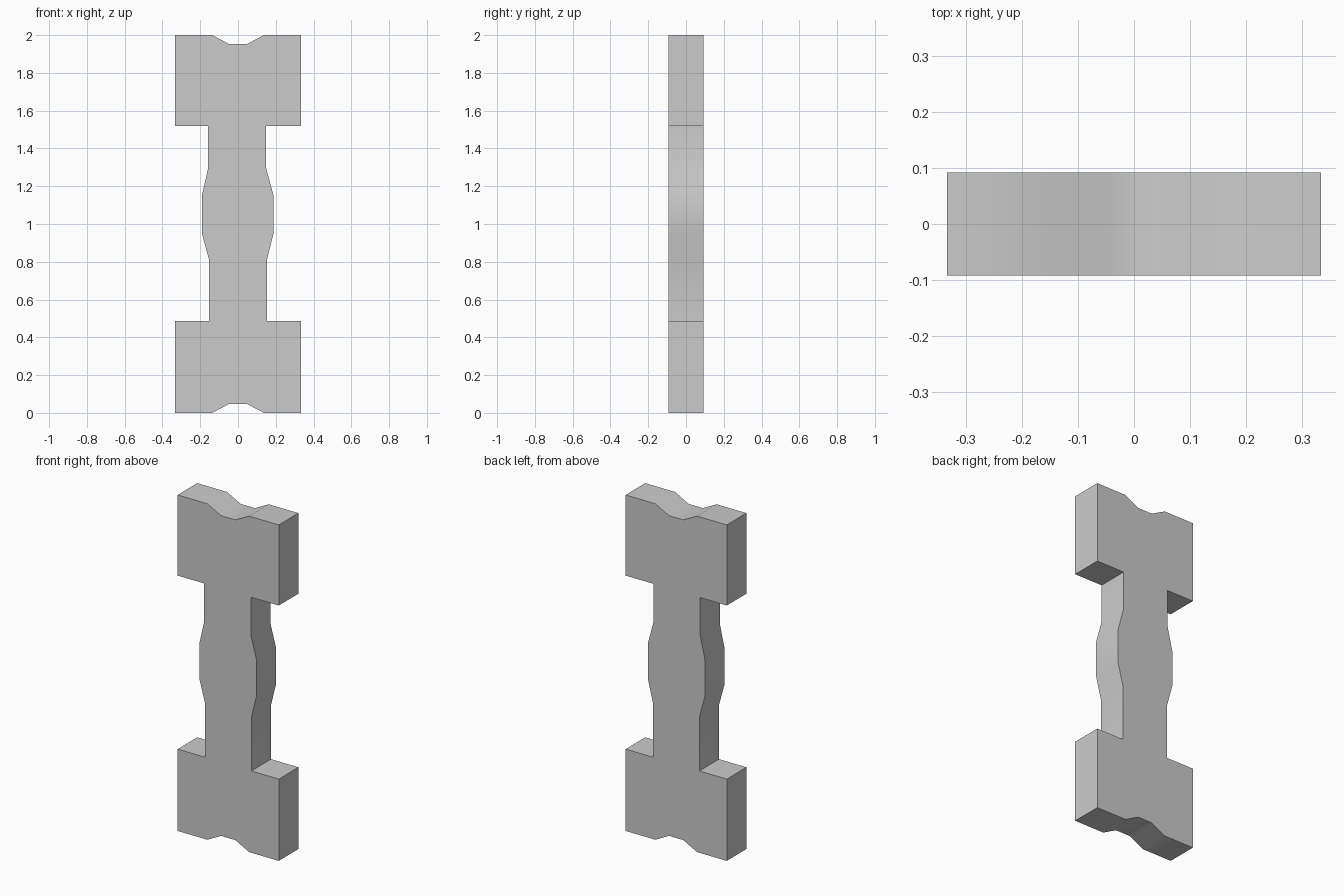
import bpy
import bmesh
import math

cube = bpy.data.objects.get("Cube")
if cube:
    bpy.data.objects.remove(cube, do_unlink=True)

DEPTH = 0.184

# Plain grey material
grey = bpy.data.materials.new("plain grey")
grey.use_nodes = True
colour = (0.6, 0.6, 0.6, 1.0)
grey.diffuse_color = colour
grey.node_tree.nodes["Principled BSDF"].inputs["Base Color"].default_value = colour

# Outline: notched top, right side down, notched bottom, left side up
top = [(-0.333, 2), (-0.137, 2), (-0.047, 1.953), (0.048, 1.953), (0.137, 2), (0.333, 2)]
right = [(0.333, 1.52), (0.149, 1.52), (0.149, 1.295), (0.187, 1.155),
         (0.187, 0.945), (0.153, 0.81), (0.153, 0.487), (0.333, 0.487)]
bottom = [(x, 2 - z) for x, z in reversed(top)]
left = [(-0.333, 0.487), (-0.153, 0.487), (-0.153, 0.81), (-0.19, 0.945),
        (-0.19, 1.155), (-0.158, 1.295), (-0.158, 1.52), (-0.333, 1.52)]

# Extrude the outline through the depth
bm = bmesh.new()
front = bm.faces.new([bm.verts.new((x, -DEPTH / 2, z)) for x, z in top + right + bottom + left])
result = bmesh.ops.extrude_face_region(bm, geom=[front], use_keep_orig=True)
moved = [v for v in result["geom"] if isinstance(v, bmesh.types.BMVert)]
bmesh.ops.translate(bm, verts=moved, vec=(0, DEPTH, 0))
bmesh.ops.recalc_face_normals(bm, faces=bm.faces[:])

mesh = bpy.data.meshes.new("notched_bar")
bm.to_mesh(mesh)
bm.free()
mesh.materials.append(grey)
bar = bpy.data.objects.new("notched_bar", mesh)
bpy.context.collection.objects.link(bar)

# Soften the gentle bends and keep the corners sharp
bpy.ops.object.select_all(action="DESELECT")
bar.select_set(True)
bpy.context.view_layer.objects.active = bar
bpy.ops.object.shade_smooth_by_angle(angle=math.radians(28))
